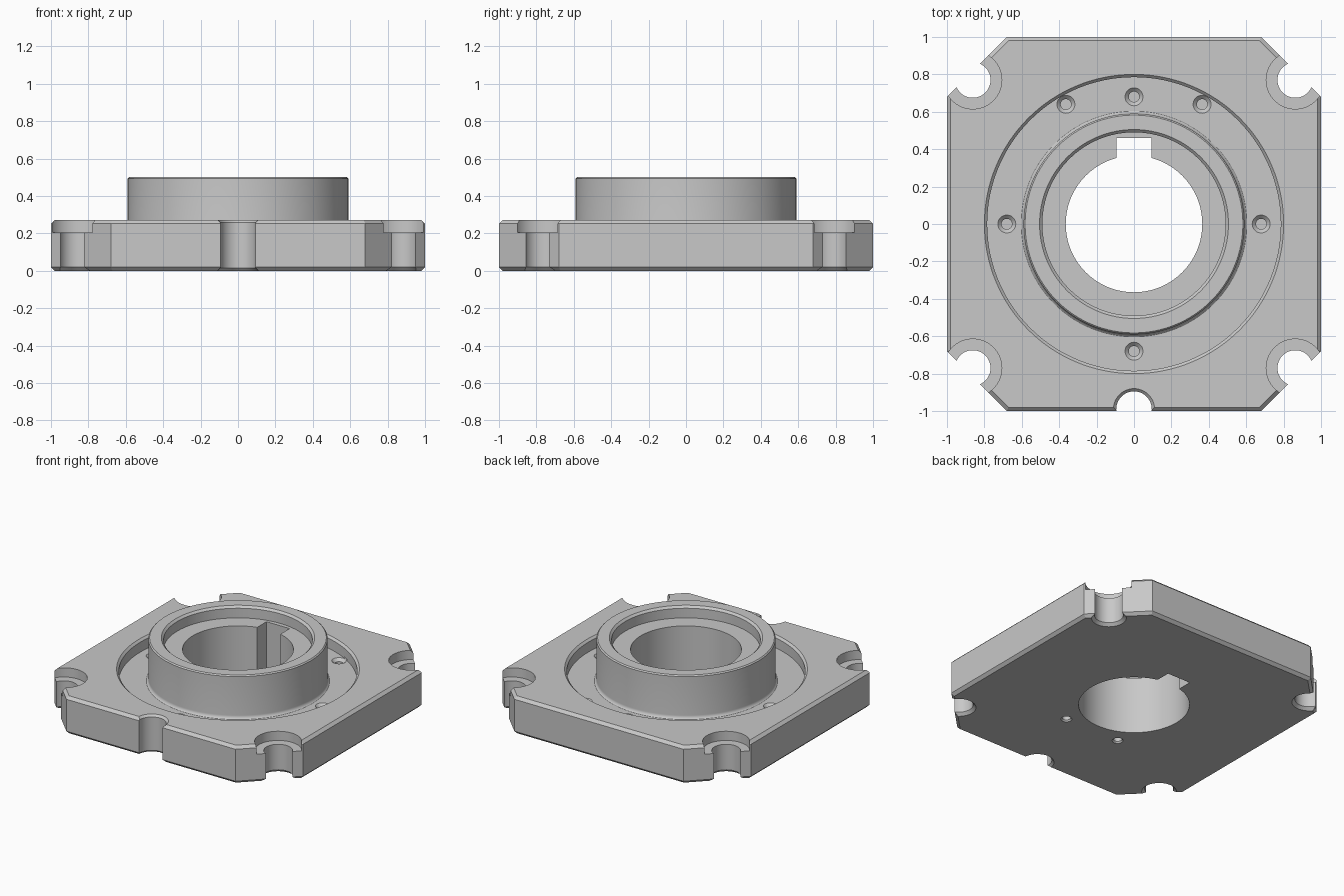
import bpy
import bmesh
from math import sin, cos, pi, radians

default = bpy.data.objects.get("Cube")
if default:
    bpy.data.objects.remove(default, do_unlink=True)

metal = bpy.data.materials.new("light_grey_metal")
GREY = (0.58, 0.58, 0.58, 1)
metal.use_nodes = True
metal.diffuse_color = GREY
metal.node_tree.nodes["Principled BSDF"].inputs["Base Color"].default_value = GREY


def stack(name, loops):
    """Closed solid from a stack of matching loops, capped at both ends."""
    bm = bmesh.new()
    rings = [[bm.verts.new(p) for p in loop] for loop in loops]
    n = len(rings[0])
    for low, high in zip(rings, rings[1:]):
        for i in range(n):
            j = (i + 1) % n
            bm.faces.new((low[i], low[j], high[j], high[i]))
    bm.faces.new(rings[0][::-1])
    bm.faces.new(rings[-1])
    bmesh.ops.recalc_face_normals(bm, faces=bm.faces)
    mesh = bpy.data.meshes.new(name)
    bm.to_mesh(mesh)
    bm.free()
    mesh.materials.append(metal)
    obj = bpy.data.objects.new(name, mesh)
    bpy.context.collection.objects.link(obj)
    return obj


def turned(name, profile, x=0, y=0, sides=96):
    """Round solid from (radius, height) points."""
    return stack(name, [[(x + r * cos(2 * pi * i / sides), y + r * sin(2 * pi * i / sides), z)
                         for i in range(sides)] for r, z in profile])


def octagon(inset, z):
    h, c = 1 - inset, 0.68 - 0.414 * inset
    return [(c, -h, z), (h, -c, z), (h, c, z), (c, h, z),
            (-c, h, z), (-h, c, z), (-h, -c, z), (-c, -h, z)]


def combine(body, tool, operation="DIFFERENCE"):
    mod = body.modifiers.new(operation.lower(), "BOOLEAN")
    mod.operation = operation
    mod.solver = "EXACT"
    mod.object = tool
    bpy.context.view_layer.objects.active = body
    bpy.ops.object.modifier_apply(modifier=mod.name)
    bpy.data.objects.remove(tool, do_unlink=True)


TOP, FLOOR, HUB_TOP, SEAT = 0.272, 0.185, 0.5, 0.415

# Square plate with clipped corners and chamfered edges
flange = stack("flange_body", [octagon(0.02, 0), octagon(0, 0.02),
                               octagon(0, TOP - 0.02), octagon(0.02, TOP)])

# Round recess around the hub
combine(flange, turned("recess_cutter", [(0.785, FLOOR), (0.785, TOP - 0.015),
                                         (0.81, TOP + 0.01)], sides=128))

# Raised hub with a fillet at its foot
fillet = [(0.62 - 0.03 * sin(radians(a)), FLOOR - 0.005 + 0.03 * (1 - cos(radians(a))))
          for a in range(24, 91, 11)]
hub = [(0.62, 0.1), (0.62, FLOOR - 0.02)] + fillet + [(0.59, HUB_TOP - 0.008), (0.582, HUB_TOP)]
combine(flange, turned("hub", hub, sides=128), "UNION")

# Hub seat, bore and keyway
combine(flange, turned("seat_cutter", [(0.49, SEAT), (0.49, HUB_TOP - 0.015),
                                       (0.515, HUB_TOP + 0.01)], sides=128))
combine(flange, turned("bore_cutter", [(0.365, -0.1), (0.365, 0.6)]))
combine(flange, stack("keyway_cutter", [[(-0.093, 0, z), (0.093, 0, z), (0.093, 0.46, z),
                                         (-0.093, 0.46, z)] for z in (-0.1, 0.6)]))

# Counterbored bolt notches at the corners
for sx in (-1, 1):
    for sy in (-1, 1):
        combine(flange, turned("bolt_cutter", [(0.125, -0.01), (0.095, 0.02), (0.095, 0.205),
                                               (0.155, 0.205), (0.155, 0.4)],
                               sx * 0.862, sy * 0.77, 64))

# Locating notch in the front edge
combine(flange, turned("notch_cutter", [(0.12, -0.01), (0.095, 0.015), (0.095, TOP - 0.015),
                                        (0.12, TOP + 0.01)], 0, -0.99, 64))

# Blind countersunk holes in the recess floor
for x, y in ((0.68, 0), (-0.68, 0), (0, 0.68), (0, -0.68), (0.364, 0.64), (-0.364, 0.64)):
    combine(flange, turned("floor_hole_cutter", [(0.028, 0.07), (0.028, FLOOR - 0.02),
                                                 (0.058, FLOOR + 0.01)], x, y, 32))

# Blind holes in the underside
for x in (-0.22, 0.22):
    combine(flange, turned("underside_hole_cutter", [(0.045, -0.01), (0.028, 0.01),
                                                     (0.028, 0.1)], x, -0.43, 32))

bpy.ops.object.select_all(action="DESELECT")
flange.select_set(True)
bpy.context.view_layer.objects.active = flange
bpy.ops.object.shade_smooth_by_angle(angle=radians(20))
